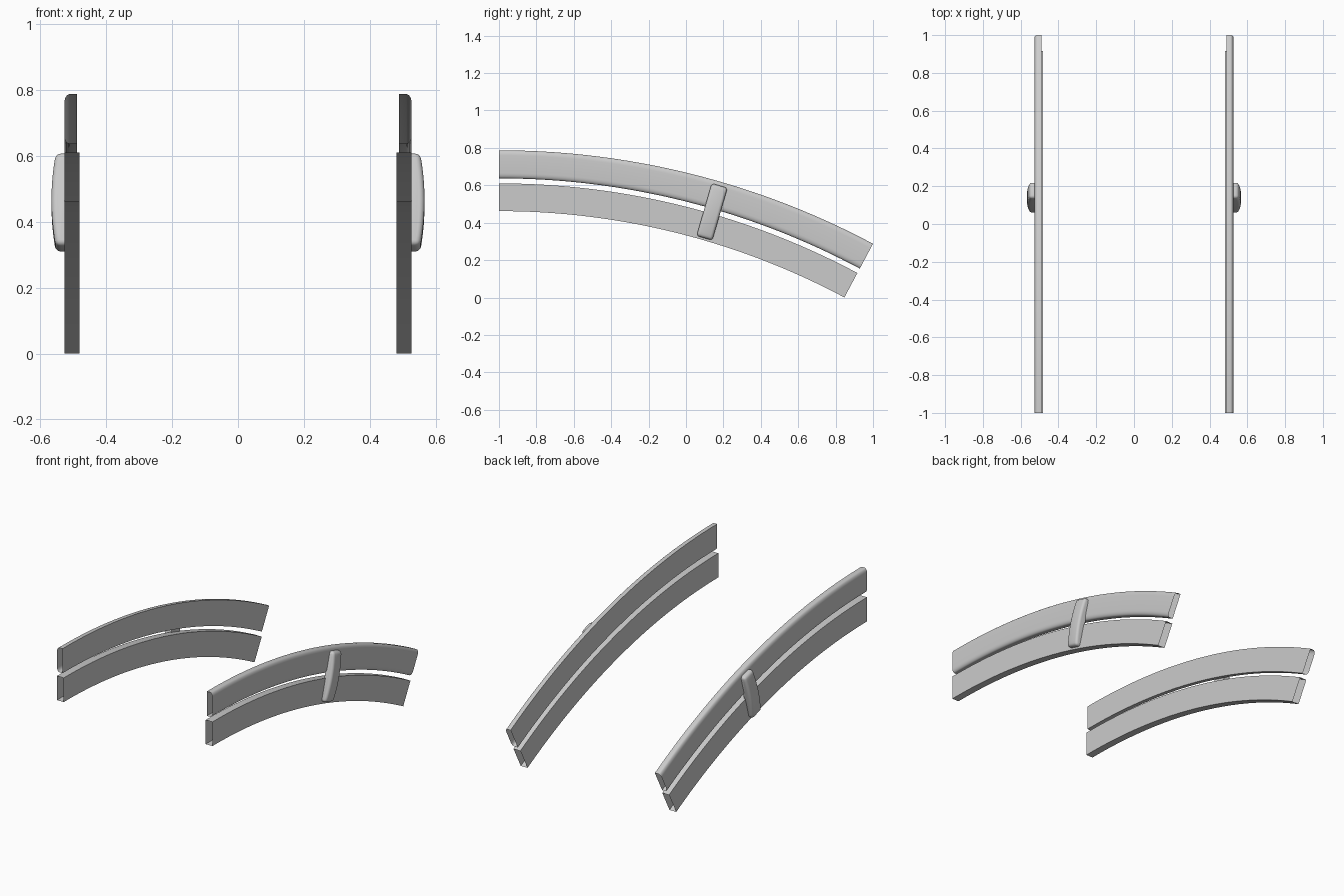
import bpy, bmesh, math

if "Cube" in bpy.data.objects:
    bpy.data.objects.remove(bpy.data.objects["Cube"])

# The rails are concentric arcs, horizontal at the front (y = -1)
CY, CZ = -1.0, -3.463
END = math.radians(28.07)
STEPS = 36


def on_arc(x, r, a):
    return (x, CY + r * math.sin(a), CZ + r * math.cos(a))


def finish(name, bm, angle):
    bmesh.ops.recalc_face_normals(bm, faces=bm.faces[:])
    mesh = bpy.data.meshes.new(name)
    bm.to_mesh(mesh)
    bm.free()
    ob = bpy.data.objects.new(name, mesh)
    bpy.context.collection.objects.link(ob)
    bpy.ops.object.select_all(action='DESELECT')
    ob.select_set(True)
    bpy.context.view_layer.objects.active = ob
    bpy.ops.object.shade_smooth_by_angle(angle=math.radians(angle))
    ob.modifiers.new("both_sides", 'MIRROR').use_axis = (True, False, False)
    return ob


def rail(name, profile):
    """Sweep a closed (x, radius) profile along the arc, ends left open."""
    bm = bmesh.new()
    rings = [[bm.verts.new(on_arc(x, r, END * i / STEPS)) for x, r in profile]
             for i in range(STEPS + 1)]
    n = len(profile)
    for a, b in zip(rings, rings[1:]):
        for j in range(n):
            k = (j + 1) % n
            bm.faces.new((a[j], a[k], b[k], b[j]))
    return finish(name, bm, 35)


# Lower rail: plain rectangular tube
rail("lower_rail", [(0.481, 3.925), (0.527, 3.925), (0.527, 4.073), (0.481, 4.073)])

# Upper rail: outer corners rounded
quarter = [math.radians(90 * i / 5) for i in range(6)]
low = [(0.511 + 0.016 * math.sin(t), 4.128 - 0.028 * math.cos(t)) for t in quarter]
high = [(0.511 + 0.016 * math.cos(t), 4.222 + 0.028 * math.sin(t)) for t in quarter]
rail("upper_rail", [(0.489, 4.10)] + low + high + [(0.489, 4.25)])

# Clip: bowed bar across both rails, softened edges
bm = bmesh.new()
ANG, MID, HALF, WIDE = math.radians(16.2), 4.083, 0.146, 0.044
outline = [(0.52, -HALF)]
for i in range(11):
    t = -1 + 2 * i / 10
    outline.append((0.566 - 0.013 * t * t, HALF * t))
outline.append((0.52, HALF))


def clip_vert(x, s, w):
    c, n = math.cos(ANG), math.sin(ANG)
    r = MID + s
    return bm.verts.new((x, CY + r * n + w * c, CZ + r * c - w * n))


sides = [[clip_vert(x, s, w) for x, s in outline] for w in (-WIDE, WIDE)]
bm.faces.new(sides[0])
bm.faces.new(sides[1][::-1])
for j in range(len(outline)):
    k = (j + 1) % len(outline)
    bm.faces.new((sides[0][j], sides[1][j], sides[1][k], sides[0][k]))
bmesh.ops.recalc_face_normals(bm, faces=bm.faces[:])
soft = [e for e in bm.edges
        if max(v.co.x for v in e.verts) > 0.53 and e.calc_face_angle() > 0.7]
bmesh.ops.bevel(bm, geom=soft, offset=0.016, offset_type='OFFSET',
                segments=4, profile=0.5, affect='EDGES', clamp_overlap=True)
finish("rail_clip", bm, 50)
